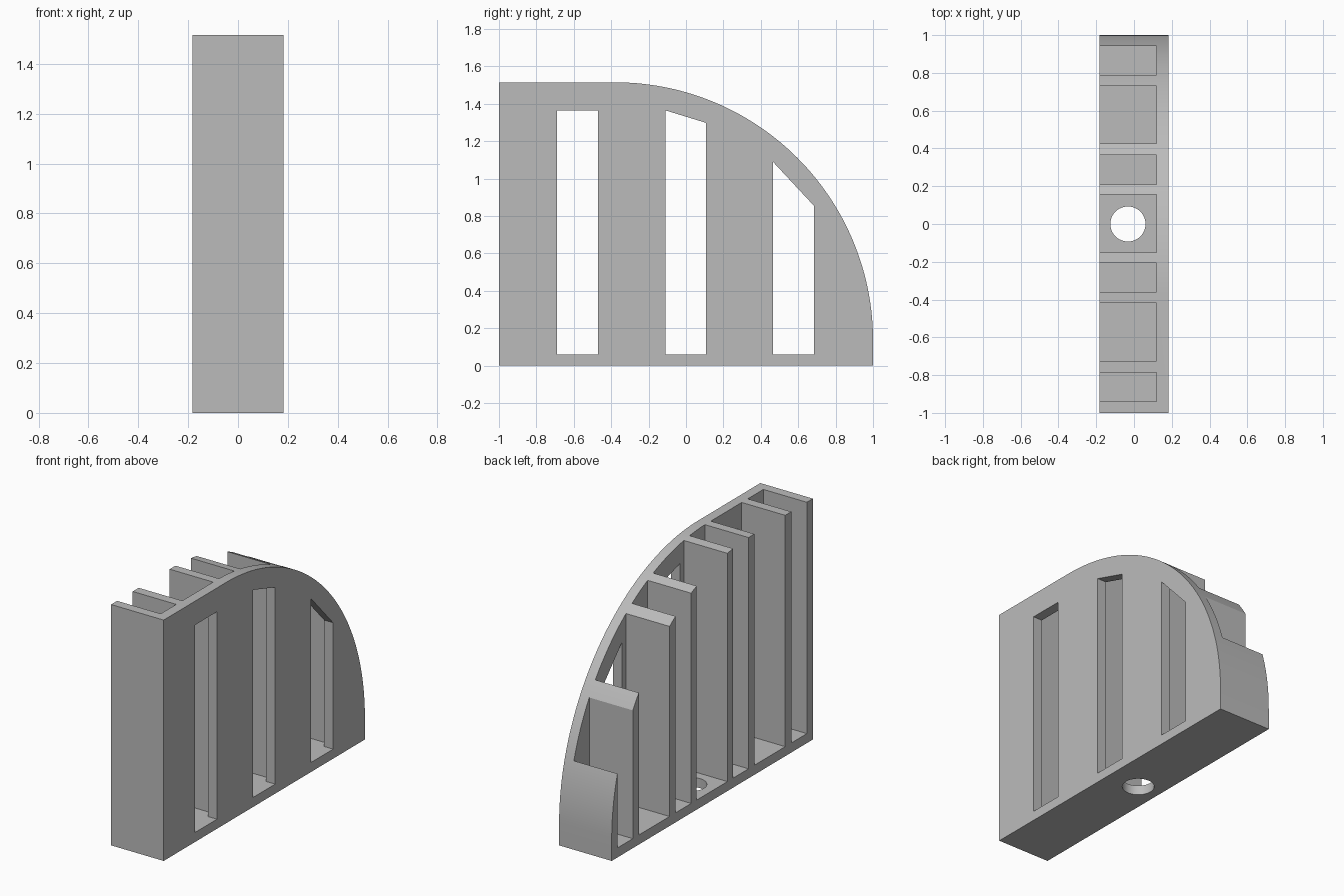
import bpy, bmesh, math

if "Cube" in bpy.data.objects:
    bpy.data.objects.remove(bpy.data.objects["Cube"], do_unlink=True)

HALF, HEIGHT, RADIUS = 0.183, 1.515, 1.38   # half width, height, corner radius
FLOOR, PLATE = 0.06, 0.12                   # floor top, inner face of side plate

grey = bpy.data.materials.new("plain grey")
grey.use_nodes = True
colour = (0.5, 0.5, 0.5, 1)
grey.diffuse_color = colour
grey.node_tree.nodes["Principled BSDF"].inputs["Base Color"].default_value = colour


def prism(name, profile, x0, x1):
    """Extrude a closed (y, z) profile from x0 to x1."""
    bm = bmesh.new()
    face = bm.faces.new([bm.verts.new((x0, y, z)) for y, z in profile])
    new = bmesh.ops.extrude_face_region(bm, geom=[face])["geom"]
    bmesh.ops.translate(bm, vec=(x1 - x0, 0, 0),
                        verts=[v for v in new if isinstance(v, bmesh.types.BMVert)])
    bmesh.ops.recalc_face_normals(bm, faces=bm.faces)
    return make_object(name, bm)


def make_object(name, bm):
    mesh = bpy.data.meshes.new(name)
    bm.to_mesh(mesh)
    bm.free()
    mesh.materials.append(grey)
    obj = bpy.data.objects.new(name, mesh)
    bpy.context.collection.objects.link(obj)
    return obj


# Solid block with one large rounded upper corner
steps = 56
outline = [(-1, HEIGHT), (-1, 0), (1, 0)]
for i in range(steps + 1):
    a = math.pi / 2 * i / steps
    outline.append((1 - RADIUS + RADIUS * math.cos(a),
                    HEIGHT - RADIUS + RADIUS * math.sin(a)))
body = prism("ribbed_bracket", outline, -HALF, HALF)

cutters = []

# Pockets between the ribs, open at the side and the top
pockets = [(-0.94, -0.785), (-0.725, -0.418), (-0.36, -0.207), (-0.15, 0.155),
           (0.21, 0.365), (0.425, 0.73), (0.79, 0.943)]
for y0, y1 in pockets:
    cutters.append(prism("pocket_cutter",
                         [(y0, FLOOR), (y1, FLOOR), (y1, 2), (y0, 2)], -0.5, PLATE))

# Tall slots through the side plate, with tops that follow the curve
slots = [(-0.69, -0.47, 1.365, 1.365), (-0.11, 0.108, 1.365, 1.298),
         (0.465, 0.684, 1.09, 0.855)]
for y0, y1, z0, z1 in slots:
    cutters.append(prism("slot_cutter",
                         [(y0, FLOOR), (y1, FLOOR), (y1, z1), (y0, z0)], 0, 0.5))

# Round hole through the floor
bm = bmesh.new()
bmesh.ops.create_cone(bm, cap_ends=True, segments=48, radius1=0.093,
                      radius2=0.093, depth=0.4)
hole = make_object("hole_cutter", bm)
hole.location = (-0.032, 0, 0)
cutters.append(hole)

for cutter in cutters:
    cutter.hide_render = True
    mod = body.modifiers.new("cut", "BOOLEAN")
    mod.operation = "DIFFERENCE"
    mod.solver = "EXACT"
    mod.object = cutter

# Apply the cuts and drop the helpers
bpy.context.view_layer.update()
graph = bpy.context.evaluated_depsgraph_get()
mesh = bpy.data.meshes.new_from_object(body.evaluated_get(graph))
body.modifiers.clear()
body.data = mesh
mesh.materials.clear()
mesh.materials.append(grey)
for poly in mesh.polygons:
    poly.material_index = 0
for cutter in cutters:
    bpy.data.objects.remove(cutter, do_unlink=True)

bpy.ops.object.select_all(action="DESELECT")
body.select_set(True)
bpy.context.view_layer.objects.active = body
bpy.ops.object.shade_smooth_by_angle(angle=math.radians(25))
